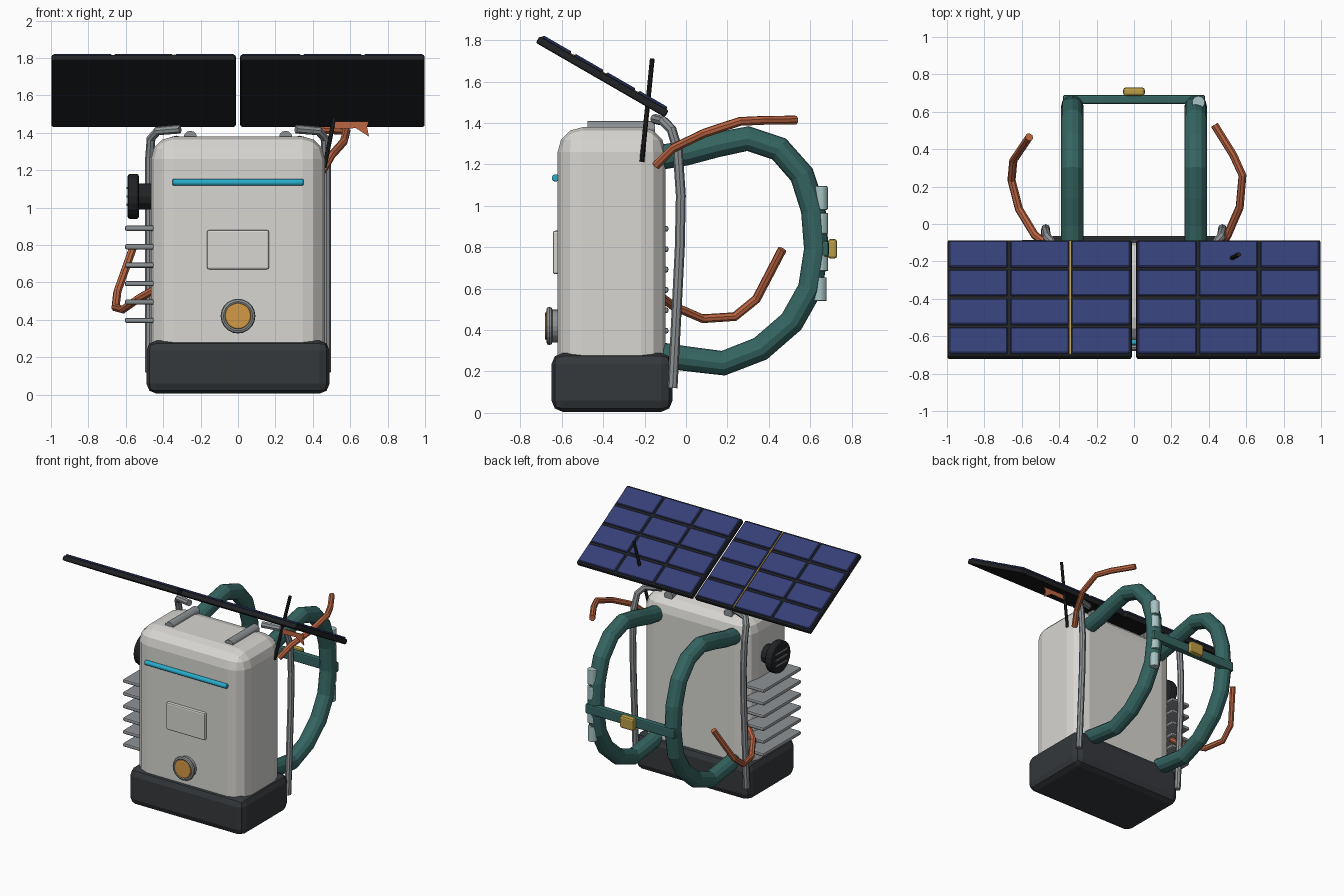
import bpy, math
from mathutils import Vector, Matrix

if "Cube" in bpy.data.objects:
    bpy.data.objects.remove(bpy.data.objects["Cube"])


def mat(name, r, g, b):
    m = bpy.data.materials.new(name)
    m.diffuse_color = (r, g, b, 1)
    m.use_nodes = True
    m.node_tree.nodes["Principled BSDF"].inputs["Base Color"].default_value = m.diffuse_color
    return m


SHELL = mat("shell", 0.68, 0.67, 0.64)
DARK = mat("dark", 0.035, 0.04, 0.045)
BLACK = mat("black", 0.015, 0.016, 0.018)
METAL = mat("metal", 0.27, 0.29, 0.30)
GREEN = mat("green", 0.035, 0.13, 0.12)
PALE = mat("pale_teal", 0.38, 0.55, 0.54)
ORANGE = mat("copper", 0.50, 0.13, 0.055)
GOLD = mat("gold", 0.50, 0.34, 0.06)
AMBER = mat("amber", 0.65, 0.32, 0.06)
CYAN = mat("cyan", 0.02, 0.42, 0.60)
CELL = mat("cell", 0.035, 0.05, 0.18)


def finish(ob, name, material, bevel=0, segments=2):
    ob.name = name
    ob.data.materials.append(material)
    if bevel:
        m = ob.modifiers.new("bevel", "BEVEL")
        m.width, m.segments, m.limit_method = bevel, segments, "ANGLE"
    return ob


def box(name, lo, hi, material, bevel=0, segments=2, matrix=None):
    lo, hi = Vector(lo), Vector(hi)
    bpy.ops.mesh.primitive_cube_add(size=1)
    ob = bpy.context.object
    ob.data.transform(Matrix.Translation((lo + hi) / 2) @ Matrix.Diagonal((*(hi - lo), 1)))
    if matrix:
        ob.matrix_world = matrix
    return finish(ob, name, material, bevel, segments)


def rod(name, a, b, r, material, sides=12, bevel=0, segments=2):
    a, b = Vector(a), Vector(b)
    bpy.ops.mesh.primitive_cylinder_add(vertices=sides, radius=r, depth=(b - a).length, location=(a + b) / 2)
    ob = bpy.context.object
    ob.rotation_euler = (b - a).to_track_quat("Z", "Y").to_euler()
    return finish(ob, name, material, bevel, segments)


def tube(name, points, r, material, res=2):
    cu = bpy.data.curves.new(name, "CURVE")
    cu.dimensions = "3D"
    cu.bevel_depth, cu.bevel_resolution, cu.use_fill_caps = r, res, True
    sp = cu.splines.new("POLY")
    sp.points.add(len(points) - 1)
    for p, co in zip(sp.points, points):
        p.co = (*co, 1)
    sp.use_smooth = False
    ob = bpy.data.objects.new(name, cu)
    bpy.context.collection.objects.link(ob)
    bpy.ops.object.select_all(action="DESELECT")
    ob.select_set(True)
    bpy.context.view_layer.objects.active = ob
    bpy.ops.object.convert(target="MESH")
    return finish(bpy.context.object, name, material)


# main shell and base tray
box("pack_body", (-0.465, -0.62, 0.12), (0.465, -0.098, 1.38), SHELL, 0.12, 3)
box("base_tray", (-0.49, -0.65, 0.005), (0.49, -0.065, 0.29), DARK, 0.055, 2)

# front details
rod("light_bar", (-0.35, -0.63, 1.135), (0.35, -0.63, 1.135), 0.019, CYAN, 10, 0.012)
box("badge_plate", (-0.165, -0.643, 0.67), (0.165, -0.61, 0.88), SHELL, 0.01)
rod("amber_lens", (0, -0.61, 0.42), (0, -0.68, 0.42), 0.07, AMBER, 20, 0.008)
bpy.ops.mesh.primitive_torus_add(major_segments=20, minor_segments=8, major_radius=0.078, minor_radius=0.015,
                                 location=(0, -0.66, 0.42), rotation=(math.pi / 2, 0, 0))
finish(bpy.context.object, "lens_ring", METAL)
rod("lens_base", (0, -0.61, 0.42), (0, -0.655, 0.42), 0.08, METAL, 20)

# left side: cooling fins and round vent
for i in range(6):
    z = 0.397 + i * 0.0985
    box(f"cooling_fin_{i}", (-0.605, -0.545, z - 0.014), (-0.44, -0.085, z + 0.014), METAL, 0.01)
rod("vent_drum", (-0.53, -0.32, 1.06), (-0.59, -0.32, 1.06), 0.12, BLACK, 20, 0.012)
rod("vent_mount", (-0.45, -0.32, 1.06), (-0.535, -0.32, 1.06), 0.07, BLACK, 12)
for i in range(3):
    z = 1.015 + i * 0.045
    box(f"vent_slat_{i}", (-0.597, -0.39, z - 0.006), (-0.58, -0.25, z + 0.006), METAL)

# mirrored parts: hinge bars, frame tubes, straps, solar panels
strap = [(-0.12, 1.235), (0, 1.255), (0.15, 1.295), (0.30, 1.325), (0.45, 1.275), (0.56, 1.15), (0.615, 0.98),
         (0.63, 0.79), (0.60, 0.60), (0.51, 0.44), (0.36, 0.31), (0.18, 0.24), (0, 0.262), (-0.12, 0.28)]
frame = [(0.472, -0.065, 0.12), (0.472, -0.045, 0.5), (0.472, -0.03, 0.8), (0.472, -0.025, 1.05), (0.472, -0.04, 1.27),
         (0.465, -0.07, 1.37), (0.43, -0.11, 1.41), (0.31, -0.15, 1.42)]
TILT = math.radians(-30)
for s, side in ((-1, "left"), (1, "right")):
    rod(f"hinge_bar_{side}", (s * 0.255, -0.475, 1.375), (s * 0.255, -0.15, 1.375), 0.036, METAL)
    tube(f"frame_tube_{side}", [(s * x, y, z) for x, y, z in frame], 0.024, METAL)
    tube(f"shoulder_strap_{side}", [(s * 0.33, y, z) for y, z in strap], 0.06, GREEN, 4)
    place = Matrix.Translation((s * 0.505, -0.403, 1.627)) @ Matrix.Rotation(TILT, 4, "X")
    box(f"panel_frame_{side}", (-0.493, -0.36, -0.022), (0.493, 0.36, 0.016), BLACK, 0.01, 2, place)
    for c in range(3):
        for r in range(4):
            x, y = (c - 1) * 0.327, (r - 1.5) * 0.178
            box(f"solar_cell_{side}_{c}_{r}", (x - 0.156, y - 0.079, 0.012), (x + 0.156, y + 0.079, 0.028),
                CELL, 0.005, 1, place)
    if s < 0:
        box("bus_strip", (0.16, -0.35, 0.01), (0.168, 0.35, 0.02), GOLD, 0, 2, place)

# chest strap with buckle, and pale beads on the right strap
box("chest_strap", (-0.38, 0.642, 0.755), (0.38, 0.69, 0.83), GREEN, 0.01)
box("chest_buckle", (-0.058, 0.685, 0.745), (0.058, 0.73, 0.84), GOLD, 0.014)
for i, (z0, z1, y) in enumerate(((0.98, 1.095, 0.65), (0.865, 0.965, 0.652), (0.685, 0.80, 0.652), (0.54, 0.655, 0.645))):
    rod(f"strap_bead_{i}", (0.345, y, z0), (0.345, y, z1), 0.036, PALE, 10, 0.006)

# copper hoses
tube("hose_right", [(0.45, -0.145, 1.195), (0.50, -0.06, 1.28), (0.565, 0.09, 1.352), (0.58, 0.26, 1.408),
                    (0.53, 0.37, 1.413), (0.43, 0.53, 1.415)], 0.022, ORANGE)
tube("hose_left", [(-0.45, -0.12, 0.56), (-0.53, -0.06, 0.515), (-0.615, 0.08, 0.455), (-0.655, 0.235, 0.465),
                   (-0.645, 0.34, 0.55), (-0.56, 0.465, 0.79)], 0.022, ORANGE)

# antenna and small pennant
rod("antenna", (0.462, -0.213, 1.215), (0.56, -0.163, 1.71), 0.012, BLACK, 8)
outline = [(0.505, 1.46), (0.70, 1.46), (0.69, 1.43), (0.70, 1.38), (0.63, 1.425), (0.505, 1.42)]
n = len(outline)
me = bpy.data.meshes.new("pennant")
me.from_pydata([(x, y, z) for y in (-0.196, -0.19) for x, z in outline], [],
               [tuple(range(n)), tuple(range(2 * n - 1, n - 1, -1))]
               + [(i, i + n, (i + 1) % n + n, (i + 1) % n) for i in range(n)])
flag = bpy.data.objects.new("pennant", me)
bpy.context.collection.objects.link(flag)
finish(flag, "pennant", ORANGE)
